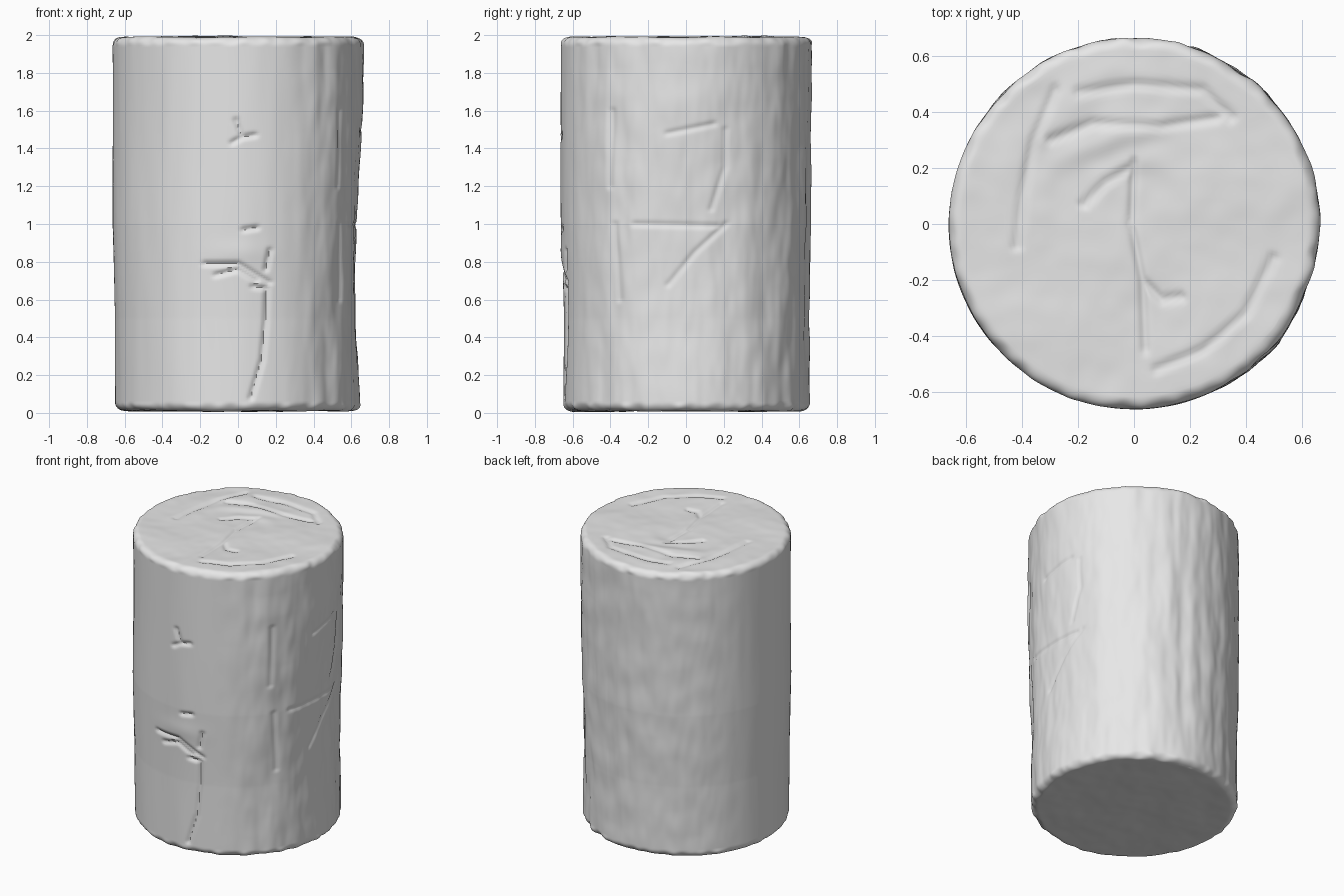
import bpy, bmesh, math
from mathutils import Vector, noise
from mathutils.geometry import intersect_point_line

cube = bpy.data.objects.get("Cube")
if cube:
    bpy.data.objects.remove(cube, do_unlink=True)

wood = bpy.data.materials.new("pale grey wood")
wood.use_nodes = True
grey = (0.8, 0.8, 0.8, 1)
wood.diffuse_color = grey
wood.node_tree.nodes["Principled BSDF"].inputs["Base Color"].default_value = grey

RADIUS, ROUND, SIDES = 0.663, 0.045, 320
BOTTOM, TOP = 0.01, 1.99

# Cracks as paths on the front (x, z), the right side (y, z) and the top (x, y)
FRONT = [
    [(.07, .08), (.13, .28), (.15, .48), (.155, .66), (.08, .67)],
    [(.17, .69), (.1, .73), (0, .79), (-.18, .79)],
    [(-.12, .73), (0, .76), (.1, .7)],
    [(.17, .86), (.15, .76)],
    [(-.01, 1.55), (.02, 1.46), (.09, 1.47)],
    [(.02, 1.46), (-.03, 1.43)],
    [(.03, .97), (.1, .98)],
]
RIGHT = [
    [(-.28, 1), (.18, .99)],
    [(.22, 1), (.05, .85), (-.1, .68)],
    [(-.36, .6), (-.38, 1)],
    [(-.4, 1.2), (-.39, 1.6)],
    [(.14, 1.08), (.21, 1.3), (.21, 1.5)],
    [(-.1, 1.48), (.15, 1.53)],
]
CAP = [
    [(0, .22), (-.01, 0), (.03, -.2), (.04, -.45)],
    [(0, .21), (-.1, .15), (-.18, .07)],
    [(-.28, .48), (-.36, .3), (-.4, .1), (-.42, -.08)],
    [(.08, -.52), (.25, -.45), (.4, -.32), (.5, -.12)],
    [(-.3, .3), (-.15, .36), (.1, .35), (.3, .38)],
    [(-.2, .47), (0, .5), (.25, .48), (.35, .38)],
    [(.03, -.2), (.1, -.27), (.17, -.26)],
]


def bell(value, middle, width):
    return math.exp(-((value - middle) / width) ** 2)


def groove(u, v, paths, width):
    """Depth from 0 to 1 of the nearest crack."""
    p = Vector((u, v, 0))
    near = 1
    for path in paths:
        for a, b in zip(path, path[1:]):
            a, b = Vector((*a, 0)), Vector((*b, 0))
            hit, t = intersect_point_line(p, a, b)
            hit = a.lerp(b, min(max(t, 0), 1))
            near = min(near, (p - hit).length)
    return bell(near, 0, width)


def bark_offset(x, y, z):
    """Bark relief: smooth at the front and left, ridged at the right and back."""
    angle = math.atan2(y, x)
    turn = abs((angle - math.radians(45) + math.pi) % math.tau - math.pi)
    rough = min(max((math.radians(115) - turn) / .45, 0), 1)
    ridges = .5 + bell(angle, -.75, .3) + .7 * bell(angle, 1.3, .6)
    long_grain = noise.noise(Vector((x * 11, y * 11, z * 1.7)))
    knobs = noise.noise(Vector((x * 7, y * 7, z * 6 + 20)))
    fine = noise.noise(Vector((x * 25, y * 25, z * 7)))
    d = rough * (.009 * ridges * long_grain + .005 * knobs + .0025 * fine)
    d += .005 * noise.noise(Vector((x * 2, y * 2, z)))
    d += .0015 * noise.noise(Vector((x * 14, y * 14, z * 2)))
    # Hollow on the right side and a slight narrowing towards the foot
    d -= bell(angle, 0, .45) * (.035 * bell(z, .98, .4) + .015 * bell(z, .5, .3))
    d -= .014 * min(max((1 - z) / .5, 0), 1)
    if y < -.5:
        d -= .014 * groove(x, z, FRONT, .013)
        d += .006 * bell(x, .02, .15) * bell(z, .85, .06)
    if x > .35:
        d -= .008 * groove(y, z, RIGHT, .014)
    return d


def cap_offset(x, y, z):
    """Saw-cut end with shallow swells and cracks."""
    up = z > 1
    swell = noise.noise(Vector((x * 4, y * 4, z)))
    fine = noise.noise(Vector((x * 12, y * 12, z)))
    d = .007 * swell + .002 * fine
    if up:
        swirl = math.sin(math.hypot(x - .05, y) * 38 + 3 * swell)
        d += .004 * swirl * bell(x, -.15, .3) * bell(y, .35, .25)
        d -= .01 * groove(x, y, CAP, .016)
    return d


# Half profile: radius, height, and outward direction
flat, corner, rows = 44, 8, 180
profile = []
for i in range(1, flat):
    profile.append(((RADIUS - ROUND) * i / flat, BOTTOM, 0, -1))
for i in range(corner + 1):
    a = math.pi / 2 * (i / corner - 1)
    c, s = math.cos(a), math.sin(a)
    profile.append((RADIUS - ROUND + ROUND * c, BOTTOM + ROUND + ROUND * s, c, s))
low, high = BOTTOM + ROUND, TOP - ROUND
for i in range(1, rows):
    profile.append((RADIUS, low + (high - low) * i / rows, 1, 0))
for i in range(corner + 1):
    a = math.pi / 2 * i / corner
    c, s = math.cos(a), math.sin(a)
    profile.append((RADIUS - ROUND + ROUND * c, high + ROUND * s, c, s))
for i in range(flat - 1, 0, -1):
    profile.append(((RADIUS - ROUND) * i / flat, TOP, 0, 1))

# Lathe the profile and push it along its normal by the relief
bm = bmesh.new()
rings = []
for r, z, side, up in profile:
    ring = []
    for k in range(SIDES):
        a = math.tau * k / SIDES
        c, s = math.cos(a), math.sin(a)
        x, y = r * c, r * s
        out = bark_offset(x, y, z) if side > .01 else 0
        # The rim follows the bark and fades into the cut face
        if side <= .01:
            edge = max(0, 1 - (RADIUS - ROUND - r) / .15)
            out = bark_offset(RADIUS * c, RADIUS * s, z) * edge if edge else 0
        lift = cap_offset(x, y, z) * abs(up)
        chip = .006 * noise.noise(Vector((c * 9, s * 9, z))) * 4 * abs(side * up)
        r2 = r + out + chip
        h = z + lift * (1 if up > 0 else -1)
        ring.append(bm.verts.new((r2 * c, r2 * s, max(h, 0))))
    rings.append(ring)
for lower, upper in zip(rings, rings[1:]):
    for k in range(SIDES):
        n = (k + 1) % SIDES
        bm.faces.new((lower[k], lower[n], upper[n], upper[k]))
for ring, z in ((rings[0], BOTTOM), (rings[-1], TOP)):
    lift = cap_offset(0, 0, z)
    hub = bm.verts.new((0, 0, z + (lift if z > 1 else -lift)))
    for k in range(SIDES):
        bm.faces.new((ring[k], ring[(k + 1) % SIDES], hub))
bmesh.ops.recalc_face_normals(bm, faces=bm.faces)

mesh = bpy.data.meshes.new("log")
bm.to_mesh(mesh)
bm.free()
mesh.materials.append(wood)
log = bpy.data.objects.new("log", mesh)
bpy.context.collection.objects.link(log)
bpy.context.view_layer.objects.active = log
log.select_set(True)
bpy.ops.object.shade_smooth_by_angle(angle=math.radians(50))
